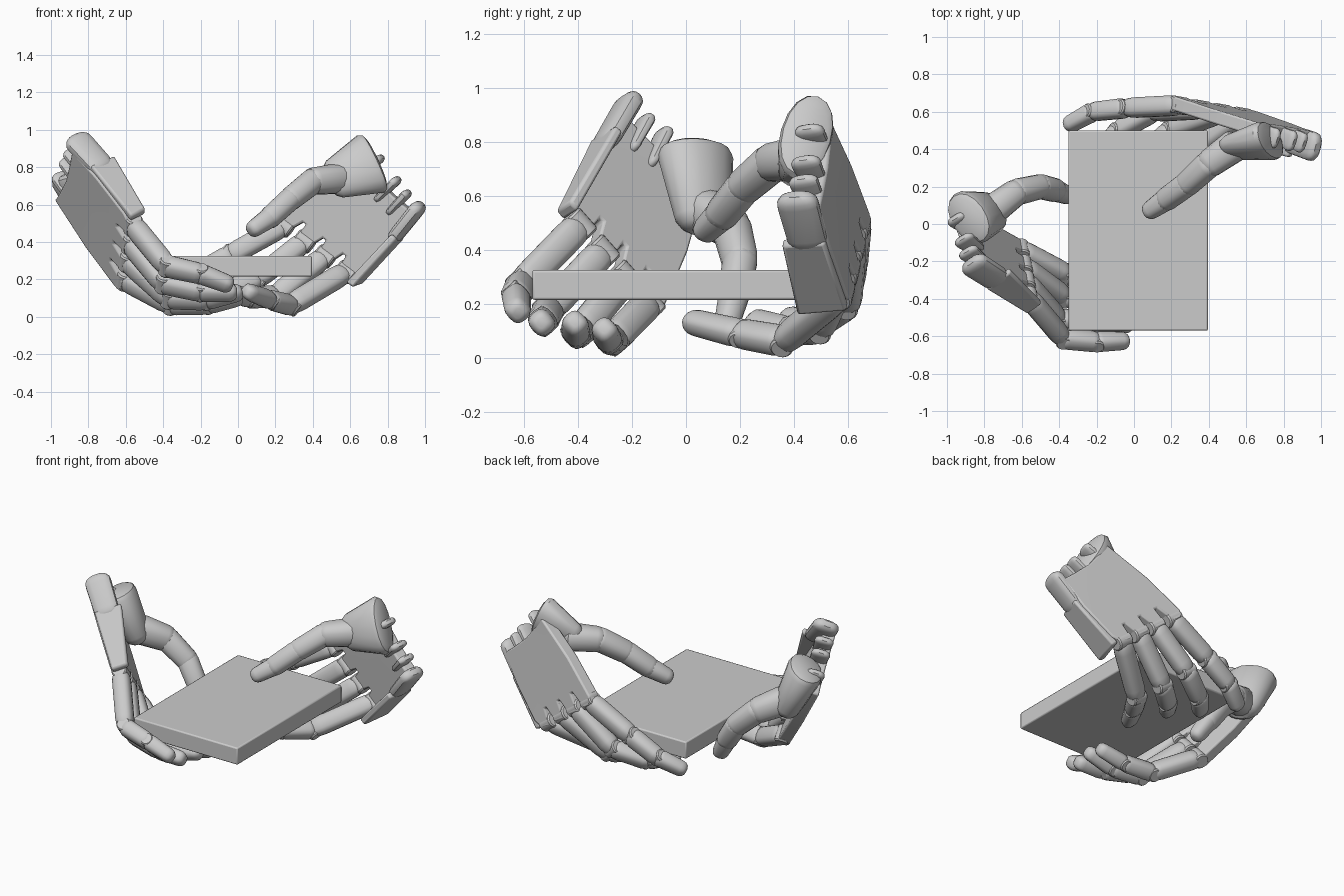
import bpy, bmesh, math
from mathutils import Vector as V

if "Cube" in bpy.data.objects:
    bpy.data.objects.remove(bpy.data.objects["Cube"])


def finish(name, bm, bevel=0.0, angle=35):
    bmesh.ops.recalc_face_normals(bm, faces=bm.faces)
    me = bpy.data.meshes.new(name)
    bm.to_mesh(me)
    bm.free()
    ob = bpy.data.objects.new(name, me)
    bpy.context.collection.objects.link(ob)
    if bevel:
        m = ob.modifiers.new("Bevel", 'BEVEL')
        m.width, m.segments, m.limit_method = bevel, 2, 'ANGLE'
    bpy.ops.object.select_all(action='DESELECT')
    ob.select_set(True)
    bpy.context.view_layer.objects.active = ob
    bpy.ops.object.shade_smooth_by_angle(angle=math.radians(angle))
    return ob


def loft(name, a, b, ra, rb, side, flat=1.0, power=0.75,
         prof=((0, .45), (.04, .75), (.11, .95), (.2, 1), (.8, 1), (.9, .93), (.97, .7), (1, .4))):
    """Rounded, boxy, tapered link from a to b; ra/rb are half widths along side."""
    a, b = V(a), V(b)
    d = b - a
    x = (V(side) - d * (V(side).dot(d) / d.dot(d))).normalized()
    y = d.normalized().cross(x)
    bm, rings, n = bmesh.new(), [], 16
    for t, s in prof:
        r = (ra + (rb - ra) * t) * s
        ring = []
        for i in range(n):
            q = 2 * math.pi * i / n
            c, k = math.cos(q), math.sin(q)
            px = math.copysign(abs(c) ** power, c) * r
            py = math.copysign(abs(k) ** power, k) * r * flat
            ring.append(bm.verts.new(a + d * t + x * px + y * py))
        rings.append(ring)
    for r0, r1 in zip(rings, rings[1:]):
        for i in range(n):
            bm.faces.new((r0[i], r0[(i + 1) % n], r1[(i + 1) % n], r1[i]))
    bm.faces.new(rings[0])
    bm.faces.new(rings[-1])
    return finish(name, bm)


def pin(name, c, axis, r, half):
    """Short hinge cylinder centred on c."""
    ax = V(axis).normalized() * half
    return loft(name, V(c) - ax, V(c) + ax, r, r, ax.orthogonal(), 1, 1,
                ((0, .85), (.08, 1), (.92, 1), (1, .85)))


def prism(name, low, high, bevel):
    bm = bmesh.new()
    lo, hi = [bm.verts.new(p) for p in low], [bm.verts.new(p) for p in high]
    n = len(lo)
    for i in range(n):
        bm.faces.new((lo[i], lo[(i + 1) % n], hi[(i + 1) % n], hi[i]))
    caps = [bm.faces.new(lo), bm.faces.new(hi)]
    bmesh.ops.recalc_face_normals(bm, faces=bm.faces)
    if n > 4:
        bmesh.ops.triangulate(bm, faces=caps)
    return finish(name, bm, bevel)


def hand(pre, WU, WR, KU, KR, facing, fingers, thumb, mound, plate_end):
    WU, WR, KU, KR = V(WU), V(WR), V(KU), V(KR)
    nrm = (WR - WU).cross(KU - WU).normalized()
    if nrm.dot(V(facing)) < 0:
        nrm = -nrm
    across = (KR - KU).normalized()

    # u: little-finger side to thumb side, v: wrist to knuckles, w: towards the palm
    def P(u, v, w=0):
        return (WU * (1 - u) + WR * u) * (1 - v) + (KU * (1 - u) + KR * u) * v + nrm * w

    # palm slab with slots between the knuckles
    outline = [(-.05, -.02), (.2, .02), (.5, .05), (.8, .04), (1.0, .02), (1.05, .5), (1.02, .95), (.95, 1.03)]
    for s in (.77, .5, .23):
        outline += [(s + .06, 1.03), (s + .02, .83), (s - .02, .83), (s - .06, 1.03)]
    outline += [(.03, 1.02), (-.04, .9), (-.08, .4)]
    prism(pre + "_palm", [P(u, v, -.05) for u, v in outline],
          [P(u, v, .025) for u, v in outline], .012)

    # little-finger edge plate and rounded wrist tines
    plate = ((.27, -.04, -.14), (1.0, -.04, -.1), (1.0, plate_end, -.1), (.27, .125, -.12))
    prism(pre + "_edge_plate", [P(uu, v, w) for v, w, uu in plate],
          [P(uu + .09, v, w) for v, w, uu in plate], .012)
    loft(pre + "_wrist_boss", P(-.04, -.17, .025), P(-.06, .36, .03), .08, .075, nrm, .5)
    for i, u in enumerate((.2, .42, .78)):
        loft(f"{pre}_wrist_tine_{i + 1}", P(u, -.13, .015), P(u, .2, 0), .06, .045, nrm, .42)

    # fingers: three links each with hinge pins
    names = ("little", "ring", "middle", "index")
    for name, u, joints in zip(names, (.1, .37, .63, .9), fingers):
        pts = [P(u, .98, -.005)] + [V(j) for j in joints]
        radii = (.059, .058, .054, .046)
        for i in range(3):
            d = (pts[i + 1] - pts[i]).normalized()
            e = .02 if i < 2 else .045
            loft(f"{pre}_{name}_link_{i + 1}", pts[i] - d * .015, pts[i + 1] + d * e,
                 radii[i], radii[i + 1], across, .92)
            pin(f"{pre}_{name}_pin_{i + 1}", pts[i], across, .047 - .004 * i, radii[i] * .9)

    # thumb mound and links
    m0, m1, r0, r1, flat = mound
    loft(pre + "_thumb_mound", m0, m1, r0, r1, across, flat, .95,
         ((0, .7), (.04, .9), (.12, 1), (.85, 1), (.95, .85), (1, .6)))
    tp = [V(p) for p in thumb]
    rad = (.09, .074, .066, .062, .046)
    for i in range(len(tp) - 1):
        d = (tp[i + 1] - tp[i]).normalized()
        loft(f"{pre}_thumb_link_{i + 1}", tp[i] - d * .04, tp[i + 1] + d * .04,
             rad[i], rad[i + 1], nrm, .95, .85)


# slab held between the hands
lo = [(-.35, -.57, .215), (.395, -.57, .215), (.395, .5, .215), (-.35, .5, .215)]
prism("slab", lo, [(x, y, .325) for x, y, z in lo], .008)

hand("right", (.925, .45, .56), (.66, .49, .88), (.61, .565, .2), (.19, .64, .51), (0, -1, 0),
     [((.28, .36, .062), (.17, .2, .09), (.065, .035, .13)),
      ((.2, .5, .11), (.05, .37, .1), (-.03, .27, .13)),
      ((.1, .6, .2), (-.08, .5, .13), (-.18, .39, .14)),
      ((-.04, .62, .33), (-.22, .6, .23), (-.33, .54, .17))],
     [(.54, .42, .74), (.4, .32, .725), (.28, .21, .63), (.17, .13, .53), (.09, .075, .475)],
     ((.74, .45, .83), (.48, .40, .72), .185, .1, .55), .15)

hand("left", (-.85, -.235, .885), (-.95, .07, .65), (-.545, -.43, .52), (-.6, -.11, .155), (1, 0, 0),
     [((-.38, -.61, .27), (-.2, -.63, .23), (-.07, -.625, .18)),
      ((-.4, -.51, .18), (-.2, -.53, .135), (-.05, -.535, .13)),
      ((-.37, -.39, .1), (-.17, -.41, .09), (-.02, -.41, .125)),
      ((-.36, -.27, .068), (-.16, -.29, .068), (-.02, -.3, .1))],
     [(-.75, .08, .54), (-.63, .17, .48), (-.5, .2, .36), (-.42, .18, .24), (-.36, .155, .14)],
     ((-.89, .03, .78), (-.75, .07, .47), .16, .11, .7), .06)
